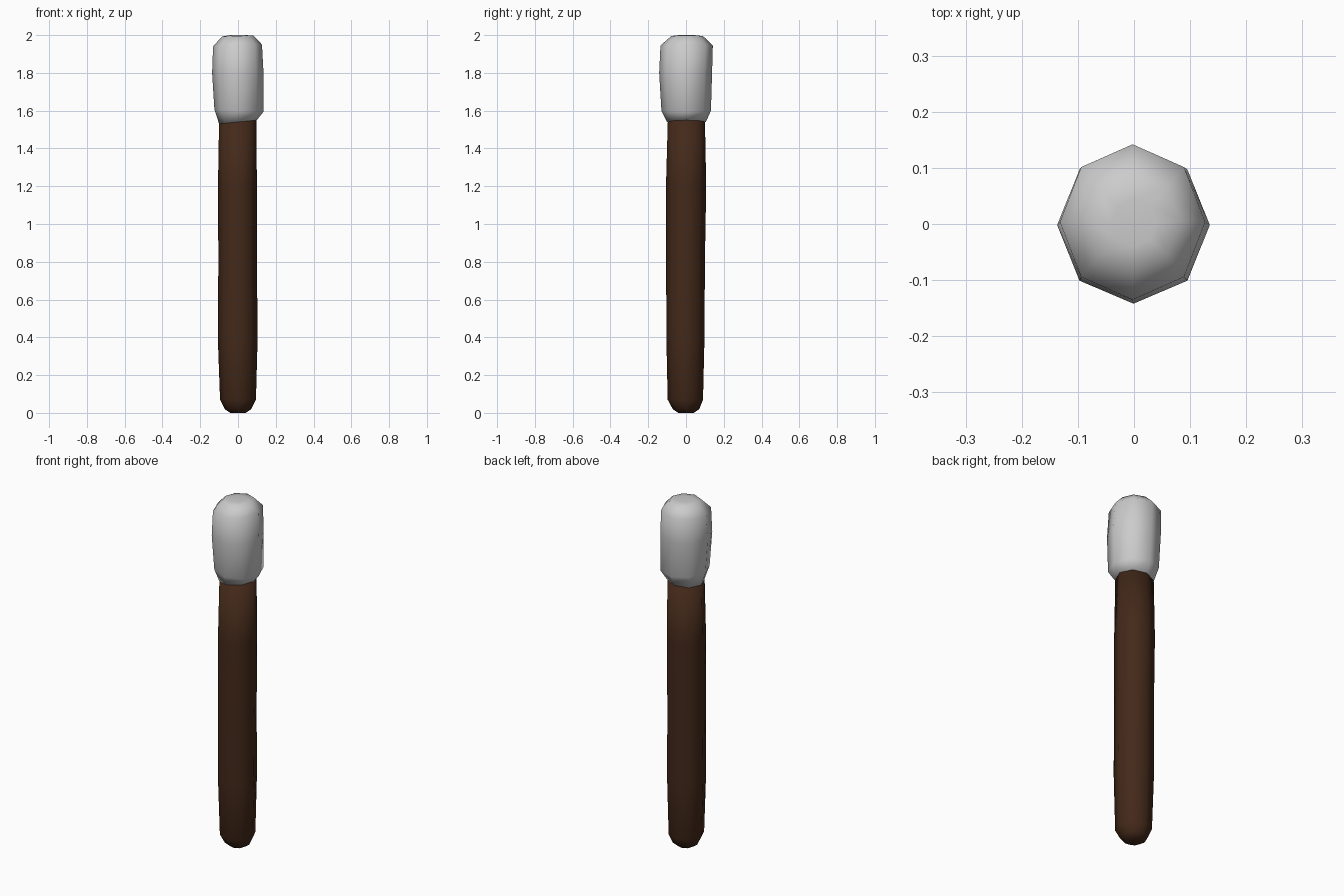
import bpy, bmesh, math

if "Cube" in bpy.data.objects:
    bpy.data.objects.remove(bpy.data.objects["Cube"])

SIDES = 8


def loft(name, rings, color=None):
    """Closed eight-sided tube through rings (z, xmin, xmax, ymin, ymax, tilt)."""
    bm = bmesh.new()
    loops = []
    for z, x0, x1, y0, y1, tilt in rings:
        loop = []
        for i in range(SIDES):
            a = 2 * math.pi * i / SIDES
            x = (x0 + x1) / 2 + (x1 - x0) / 2 * math.cos(a)
            y = (y0 + y1) / 2 + (y1 - y0) / 2 * math.sin(a)
            loop.append(bm.verts.new((x, y, z + tilt * x)))
        loops.append(loop)
    for low, high in zip(loops, loops[1:]):
        for i in range(SIDES):
            j = (i + 1) % SIDES
            bm.faces.new((low[i], low[j], high[j], high[i]))
    bm.faces.new(loops[0][::-1])
    bm.faces.new(loops[-1])
    mesh = bpy.data.meshes.new(name)
    bm.to_mesh(mesh)
    bm.free()
    mesh.polygons.foreach_set("use_smooth", [True] * len(mesh.polygons))
    obj = bpy.data.objects.new(name, mesh)
    bpy.context.collection.objects.link(obj)
    if color:
        mat = bpy.data.materials.new(name)
        mat.diffuse_color = color
        mat.use_nodes = True
        mat.node_tree.nodes["Principled BSDF"].inputs["Base Color"].default_value = mat.diffuse_color
        mesh.materials.append(mat)
    return obj


# Slightly wavy dark wooden stick with a rounded foot
loft("handle", [
    (0.00, -0.04, 0.04, -0.04, 0.04, 0),
    (0.02, -0.07, 0.07, -0.07, 0.07, 0),
    (0.07, -0.095, 0.095, -0.097, 0.09, 0),
    (0.40, -0.107, 0.104, -0.104, 0.098, 0),
    (0.80, -0.104, 0.10, -0.105, 0.10, 0),
    (1.20, -0.106, 0.10, -0.106, 0.107, 0),
    (1.56, -0.10, 0.097, -0.096, 0.10, 0),
], (0.057, 0.022, 0.01, 1))

# Rounded, slightly uneven grey tip with a tilted lower rim
loft("tip", [
    (1.54, -0.10, 0.10, -0.10, 0.105, 0.10),
    (1.60, -0.125, 0.134, -0.13, 0.132, -0.05),
    (1.80, -0.137, 0.135, -0.142, 0.138, 0),
    (1.945, -0.132, 0.127, -0.135, 0.142, 0.04),
    (1.995, -0.085, 0.082, -0.078, 0.09, 0.03),
    (2.00, -0.04, 0.04, -0.04, 0.045, 0),
])
